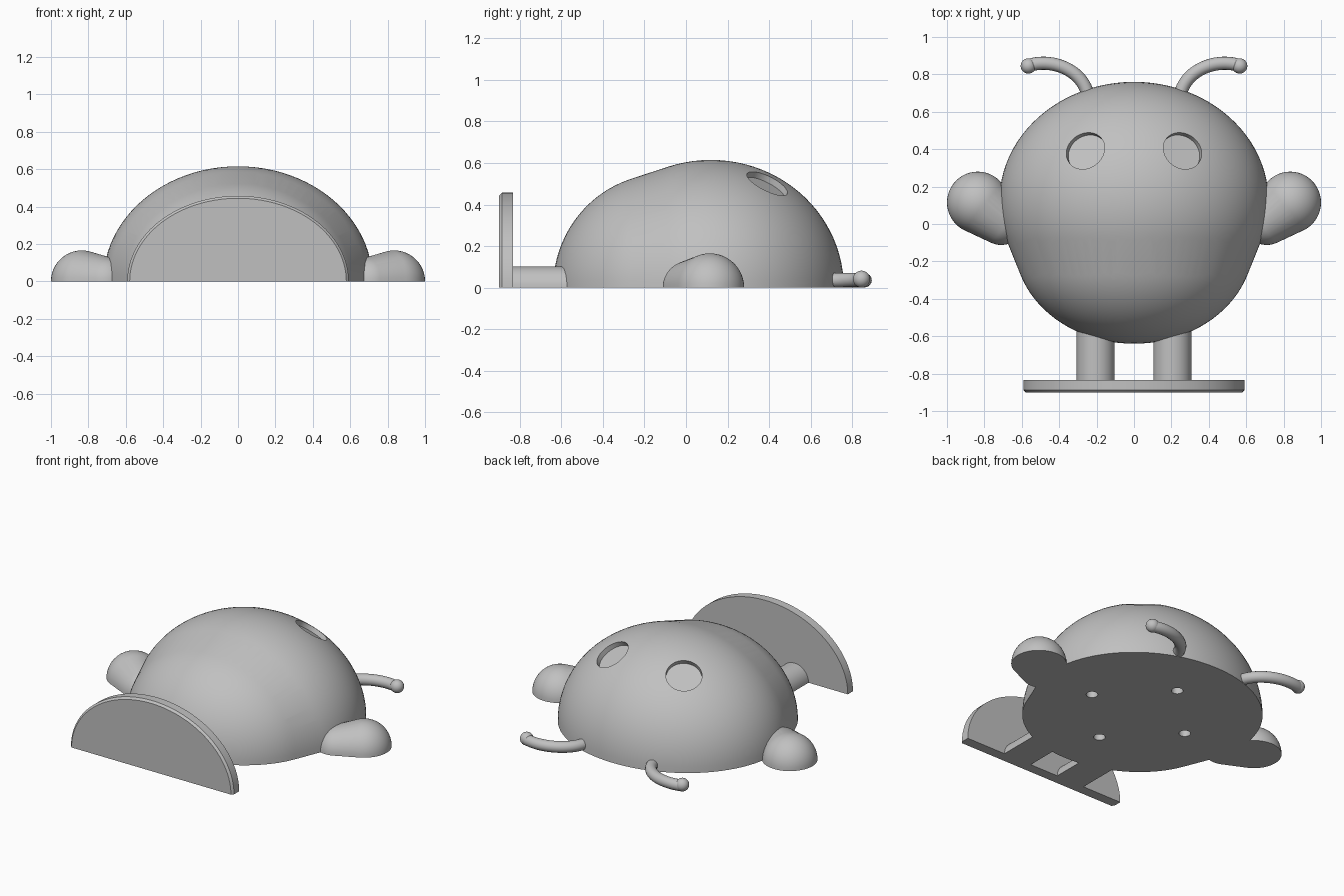
import bpy, bmesh, math
from mathutils import Matrix, Vector

cube = bpy.data.objects.get("Cube")
if cube:
    bpy.data.objects.remove(cube, do_unlink=True)

grey = bpy.data.materials.new("plain_grey")
grey.use_nodes = True
grey.diffuse_color = (0.53, 0.53, 0.53, 1)
grey.node_tree.nodes["Principled BSDF"].inputs["Base Color"].default_value = grey.diffuse_color


def activate(ob):
    bpy.ops.object.select_all(action='DESELECT')
    ob.select_set(True)
    bpy.context.view_layer.objects.active = ob


def smooth(ob):
    activate(ob)
    bpy.ops.object.shade_smooth_by_angle(angle=math.radians(30))


def finish(bm, name, shade=True):
    bmesh.ops.recalc_face_normals(bm, faces=bm.faces)
    mesh = bpy.data.meshes.new(name)
    bm.to_mesh(mesh)
    bm.free()
    ob = bpy.data.objects.new(name, mesh)
    bpy.context.collection.objects.link(ob)
    mesh.materials.append(grey)
    if shade:
        smooth(ob)
    return ob


def half_hull(balls, segments):
    """Convex skin around the upper halves of several ellipsoids."""
    bm = bmesh.new()
    for centre, radii in balls:
        m = Matrix.Translation(centre) @ Matrix.Diagonal((*radii, 1))
        bmesh.ops.create_uvsphere(bm, u_segments=segments, v_segments=segments // 2,
                                  radius=1, matrix=m)
    bmesh.ops.delete(bm, geom=[v for v in bm.verts if v.co.z < -0.001], context='VERTS')
    for v in bm.verts:
        v.co.z = max(v.co.z, 0)
    bmesh.ops.delete(bm, geom=list(bm.edges), context='EDGES_FACES')
    if not bm.verts:
        raise RuntimeError("hull lost its points")
    hull = bmesh.ops.convex_hull(bm, input=list(bm.verts))
    bmesh.ops.delete(bm, geom=[v for v in bm.verts if not v.link_faces], context='VERTS')
    # Merge the flat underside into one face
    flat = [f for f in bm.faces if all(v.co.z < 1e-5 for v in f.verts)]
    bmesh.ops.dissolve_faces(bm, faces=flat)
    return bm


def cylinder(bm, centre, axis, radius, depth, segments=48):
    m = Matrix.Translation(centre) @ Vector((0, 0, 1)).rotation_difference(Vector(axis)).to_matrix().to_4x4()
    bmesh.ops.create_cone(bm, cap_ends=True, segments=segments, radius1=radius,
                          radius2=radius, depth=depth, matrix=m)


# Body: a wide head blended into a smaller belly
HEAD, HEAD_R = Vector((0, 0.12, 0)), Vector((0.72, 0.64, 0.615))
body = finish(half_hull([(HEAD, HEAD_R), ((0, -0.1, 0), (0.64, 0.54, 0.55))], 96), "body", False)

# Recessed eyes and the four peg holes underneath
cut = bmesh.new()
for s in (-1, 1):
    x, y = s * 0.262, 0.395 - HEAD.y
    z = HEAD_R.z * math.sqrt(1 - (x / HEAD_R.x) ** 2 - (y / HEAD_R.y) ** 2)
    normal = Vector((x / HEAD_R.x ** 2, y / HEAD_R.y ** 2, z / HEAD_R.z ** 2)).normalized()
    spot = HEAD + Vector((x, y, z))
    cylinder(cut, spot + normal * 0.06, normal, 0.108, 0.2)
for i in range(4):
    a = i * math.pi / 2
    cylinder(cut, (0.36 * math.cos(a), 0.04 + 0.36 * math.sin(a), 0), (0, 0, 1), 0.035, 0.1, 32)
cutter = finish(cut, "recess_cutter", False)
cutter.hide_render = True
mod = body.modifiers.new("recesses", 'BOOLEAN')
mod.operation, mod.solver, mod.object = 'DIFFERENCE', 'EXACT', cutter
activate(body)
bpy.ops.object.modifier_apply(modifier=mod.name)
bpy.data.objects.remove(cutter, do_unlink=True)
smooth(body)

for s, side in ((-1, "right"), (1, "left")):
    # Arm: a big rounded hand tapering into the body
    finish(half_hull([((s * 0.835, 0.115, 0), (0.165,) * 3),
                      ((s * 0.71, 0.018, 0), (0.13,) * 3)], 48), side + "_arm")

    # Leg: a half round bar lying flat
    bm = bmesh.new()
    cylinder(bm, (s * 0.205, -0.67, 0), (0, 1, 0), 0.102, 0.34)
    cutting = bmesh.ops.bisect_plane(bm, geom=bm.verts[:] + bm.edges[:] + bm.faces[:],
                                     plane_co=(0, 0, 0), plane_no=(0, 0, 1), clear_inner=True)
    bmesh.ops.holes_fill(bm, edges=[e for e in bm.edges if e.is_boundary])
    finish(bm, side + "_leg")

    # Antenna: a bent tube with a ball tip
    curve = bpy.data.curves.new(side + "_antenna", 'CURVE')
    curve.dimensions = '3D'
    curve.bevel_depth, curve.bevel_resolution = 0.035, 6
    curve.use_fill_caps = True
    spline = curve.splines.new('BEZIER')
    spline.bezier_points.add(1)
    path = (((0.245, 0.68), (0.22, 0.6), (0.27, 0.83)),
            ((0.57, 0.845), (0.45, 0.89), (0.6, 0.835)))
    for p, (co, left, right) in zip(spline.bezier_points, path):
        p.handle_left_type = p.handle_right_type = 'FREE'
        p.co, p.handle_left, p.handle_right = [(s * q[0], q[1], 0.036) for q in (co, left, right)]
    spline.resolution_u = 24
    antenna = bpy.data.objects.new(side + "_antenna", curve)
    bpy.context.collection.objects.link(antenna)
    curve.materials.append(grey)
    activate(antenna)
    bpy.ops.object.convert(target='MESH')
    smooth(bpy.context.object)

    bm = bmesh.new()
    bmesh.ops.create_uvsphere(bm, u_segments=32, v_segments=16, radius=0.041,
                              matrix=Matrix.Translation((s * 0.565, 0.845, 0.041)))
    finish(bm, side + "_antenna_tip")

# Base plate: a half oval slab with a chamfered front rim
bm = bmesh.new()
rings = []
STEPS = 64
for y, inset in ((-0.9, 0.013), (-0.887, 0), (-0.833, 0)):
    rings.append([bm.verts.new(((0.592 - inset) * math.cos(math.pi * i / STEPS), y,
                                (0.457 - inset) * math.sin(math.pi * i / STEPS)))
                  for i in range(STEPS + 1)])
for a, b in zip(rings, rings[1:]):
    for i in range(STEPS):
        bm.faces.new((a[i], a[i + 1], b[i + 1], b[i]))
bm.faces.new(rings[0])
bm.faces.new(rings[-1])
bm.faces.new([r[0] for r in rings] + [r[-1] for r in reversed(rings)])
finish(bm, "foot_plate")
